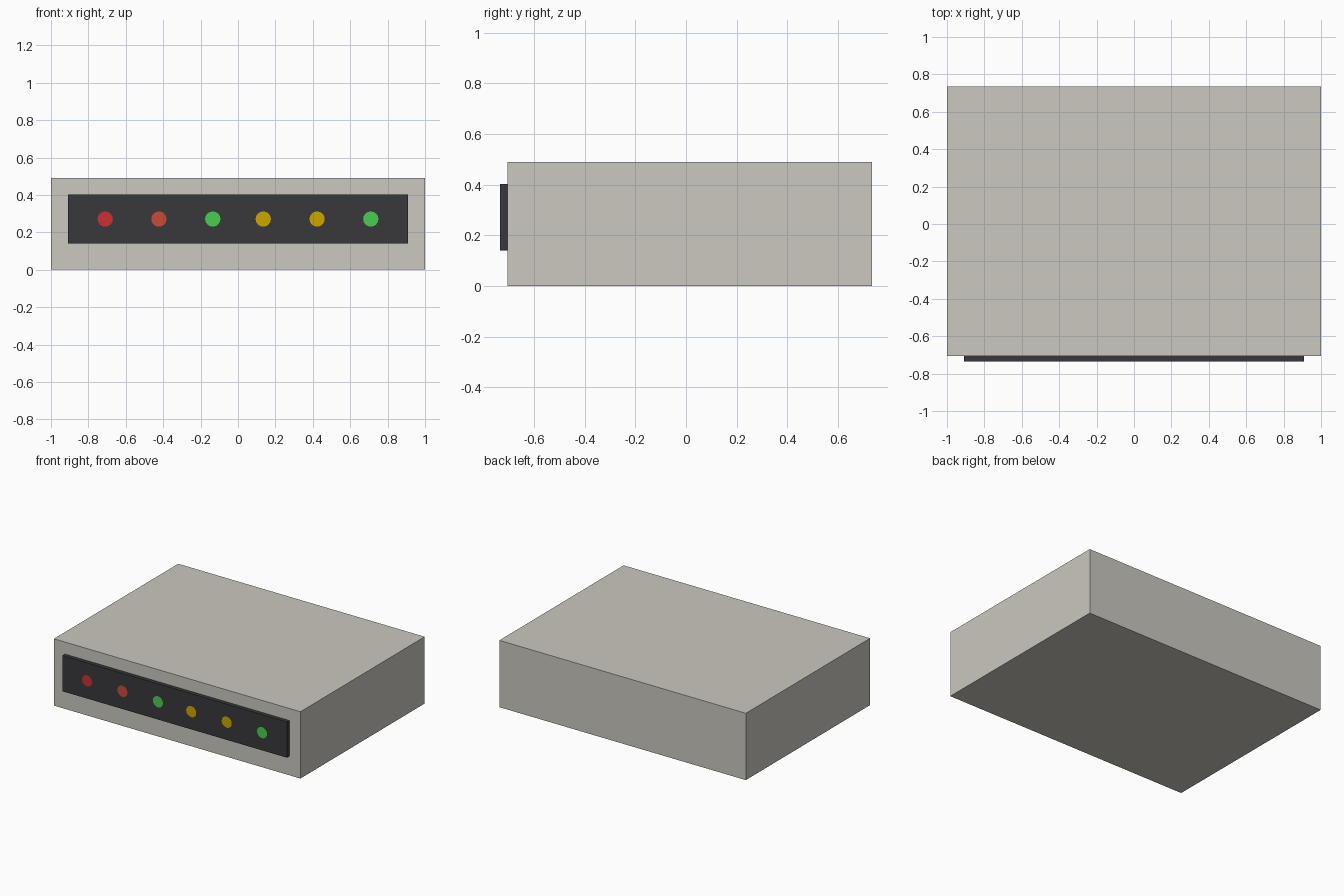
import bpy
from math import pi

if "Cube" in bpy.data.objects:
    bpy.data.objects.remove(bpy.data.objects["Cube"])


def material(name, rgb):
    mat = bpy.data.materials.new(name)
    mat.diffuse_color = (*rgb, 1)
    mat.use_nodes = True
    mat.node_tree.nodes["Principled BSDF"].inputs["Base Color"].default_value = mat.diffuse_color
    return mat


def finish(name, mat):
    obj = bpy.context.object
    obj.name = name
    obj.data.materials.append(mat)


def box(name, lo, hi, mat):
    centre = [(a + b) / 2 for a, b in zip(lo, hi)]
    bpy.ops.mesh.primitive_cube_add(size=1, location=centre)
    bpy.context.object.scale = [b - a for a, b in zip(lo, hi)]
    bpy.ops.object.transform_apply(location=False, rotation=False, scale=True)
    finish(name, mat)


beige = material("beige", (0.60, 0.58, 0.52))
charcoal = material("charcoal", (0.04, 0.04, 0.045))
red = material("red", (0.60, 0.03, 0.03))
orange_red = material("orange_red", (0.60, 0.07, 0.04))
green = material("green", (0.07, 0.60, 0.08))
amber = material("amber", (0.60, 0.38, 0.0))

# Case and raised front panel
box("case", (-1, -0.705, 0), (1, 0.735, 0.49), beige)
box("front_panel", (-0.91, -0.734, 0.14), (0.91, -0.705, 0.402), charcoal)

# Row of flat indicator lights
positions = (-0.71, -0.423, -0.135, 0.135, 0.423, 0.71)
colours = (red, orange_red, green, amber, amber, green)
for i, (x, colour) in enumerate(zip(positions, colours)):
    bpy.ops.mesh.primitive_circle_add(vertices=16, radius=0.041, fill_type='NGON',
                                      location=(x, -0.7355, 0.271),
                                      rotation=(pi / 2, 0, 0))
    finish(f"indicator_light_{i + 1}", colour)
